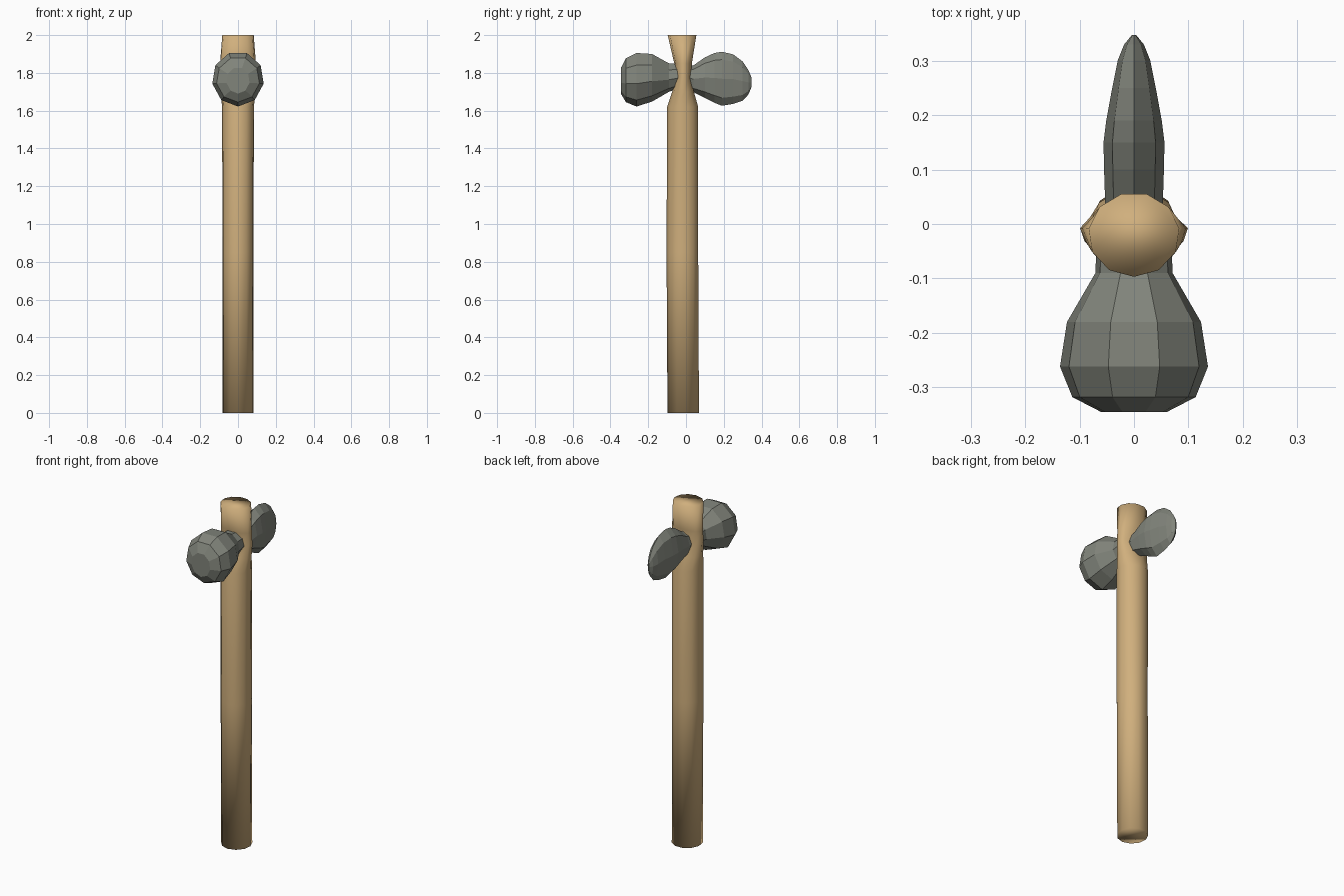
import bpy, bmesh, math

if "Cube" in bpy.data.objects:
    bpy.data.objects.remove(bpy.data.objects["Cube"])


def material(name, rgb):
    m = bpy.data.materials.new(name)
    m.diffuse_color = (*rgb, 1)
    m.use_nodes = True
    m.node_tree.nodes["Principled BSDF"].inputs["Base Color"].default_value = m.diffuse_color
    return m


wood = material("tan wood", (0.63, 0.43, 0.205))
stone = material("grey stone", (0.22, 0.232, 0.198))


def loft(name, rings, mat, smooth):
    """Skin a list of equal-length point rings and cap both ends."""
    bm = bmesh.new()
    loops = [[bm.verts.new(p) for p in ring] for ring in rings]
    n = len(loops[0])
    for a, b in zip(loops, loops[1:]):
        for i in range(n):
            j = (i + 1) % n
            bm.faces.new((a[i], a[j], b[j], b[i]))
    bm.faces.new(loops[0])
    bm.faces.new(loops[-1])
    bmesh.ops.recalc_face_normals(bm, faces=bm.faces[:])
    for f in bm.faces:
        f.smooth = smooth
    mesh = bpy.data.meshes.new(name)
    bm.to_mesh(mesh)
    bm.free()
    mesh.materials.append(mat)
    ob = bpy.data.objects.new(name, mesh)
    bpy.context.collection.objects.link(ob)
    return ob


def angles(n):
    return [-math.pi / 2 + 2 * math.pi * i / n for i in range(n)]


def handle_ring(z, hx, y0, y1):
    return [(hx * math.cos(a), (y0 + y1) / 2 + (y1 - y0) / 2 * math.sin(a), z)
            for a in angles(11)]


def stone_ring(n, y, hx, z0, z1):
    return [(hx * math.cos(a), y, (z0 + z1) / 2 + (z1 - z0) / 2 * math.sin(a))
            for a in angles(n)]


# wooden handle: height, half width, front and back; pinched where the head sits
loft("handle", [handle_ring(*r) for r in (
    (0.0, 0.083, -0.098, 0.072),
    (0.85, 0.083, -0.103, 0.068),
    (1.62, 0.085, -0.100, 0.068),
    (1.70, 0.093, -0.073, 0.044),
    (1.78, 0.100, -0.056, 0.029),
    (1.85, 0.096, -0.062, 0.033),
    (2.0, 0.084, -0.097, 0.058),
)], wood, True)

# rounded hammer stone at the front: y, half width, bottom, top
loft("hammer_head", [stone_ring(9, *r) for r in (
    (-0.035, 0.070, 1.72, 1.85),
    (-0.09, 0.072, 1.70, 1.855),
    (-0.18, 0.125, 1.648, 1.908),
    (-0.262, 0.138, 1.622, 1.914),
    (-0.318, 0.115, 1.645, 1.885),
    (-0.345, 0.062, 1.69, 1.83),
)], stone, False)

# axe stone at the back, thinning to an upright cutting edge
loft("axe_blade", [stone_ring(8, *r) for r in (
    (0.01, 0.052, 1.705, 1.835),
    (0.04, 0.053, 1.697, 1.84),
    (0.10, 0.055, 1.668, 1.882),
    (0.15, 0.056, 1.642, 1.905),
    (0.19, 0.051, 1.626, 1.912),
    (0.25, 0.040, 1.636, 1.898),
    (0.30, 0.030, 1.653, 1.860),
    (0.33, 0.018, 1.685, 1.815),
    (0.347, 0.004, 1.725, 1.775),
)], stone, False)
